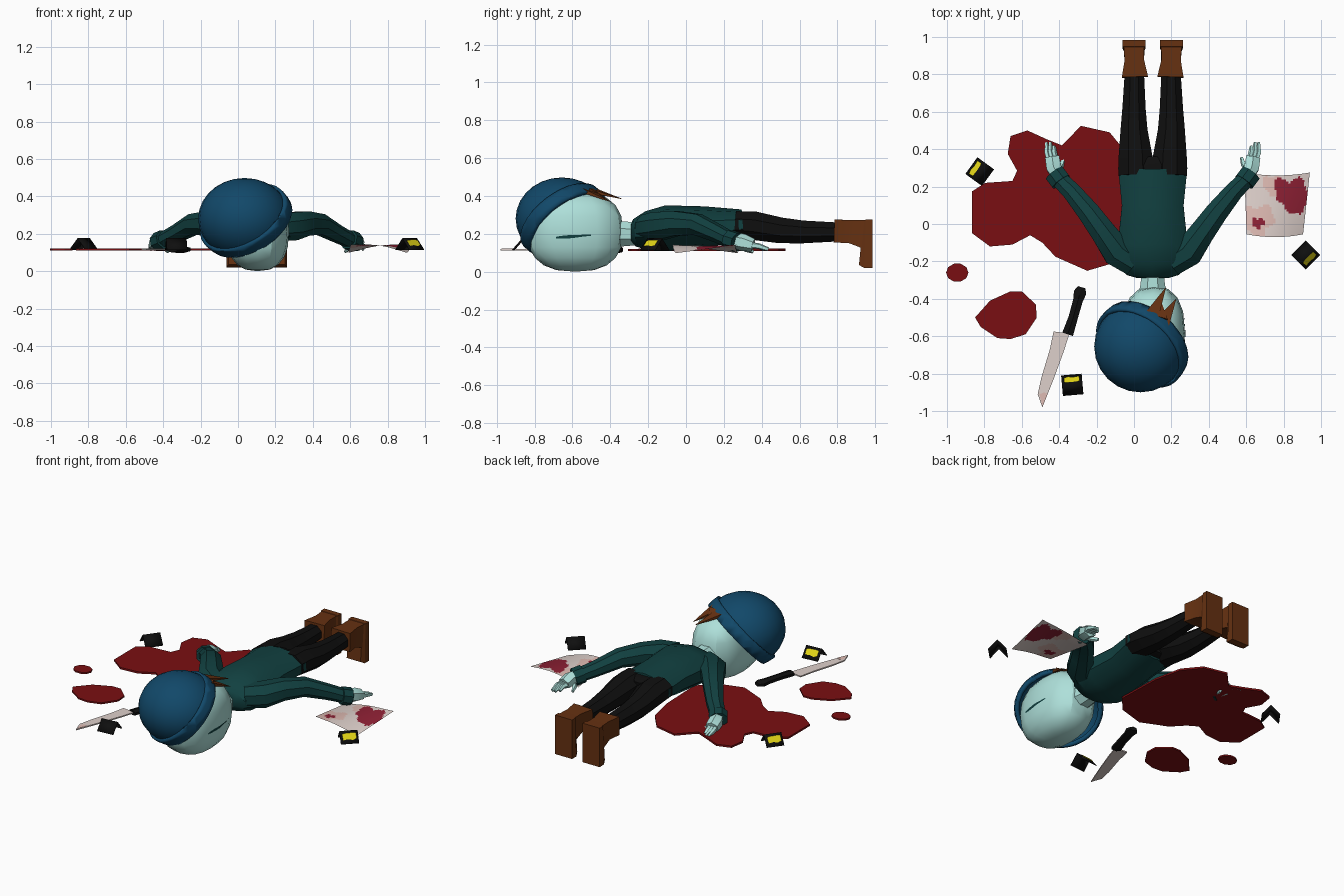
import bpy, bmesh, math
from mathutils import Vector, Matrix

cube = bpy.data.objects.get("Cube")
if cube:
    bpy.data.objects.remove(cube, do_unlink=True)


def material(name, *rgb):
    lin = [((c / 255 + 0.055) / 1.055) ** 2.4 for c in rgb] + [1]
    m = bpy.data.materials.new(name)
    m.use_nodes = True
    m.diffuse_color = lin
    for node in m.node_tree.nodes:
        if node.type == 'BSDF_PRINCIPLED':
            node.inputs["Base Color"].default_value = lin
    return m


BLUE = material("hat_blue", 17, 72, 105)
TEAL = material("sweater_teal", 17, 64, 64)
BLACK = material("black", 15, 15, 15)
BROWN = material("boot_brown", 102, 49, 17)
SKIN = material("pale_skin", 174, 224, 218)
RED = material("pool_red", 122, 15, 18)
WHITE = material("stained_white", 222, 208, 203)
CRIMSON = material("stain_crimson", 142, 32, 52)
PINK = material("faint_pink", 222, 186, 178)
YELLOW = material("marker_yellow", 226, 212, 22)


def finish(name, bm, *mats, angle=30):
    bmesh.ops.recalc_face_normals(bm, faces=bm.faces[:])
    mesh = bpy.data.meshes.new(name)
    bm.to_mesh(mesh)
    bm.free()
    for m in mats:
        mesh.materials.append(m)
    ob = bpy.data.objects.new(name, mesh)
    bpy.context.collection.objects.link(ob)
    bpy.ops.object.select_all(action='DESELECT')
    ob.select_set(True)
    bpy.context.view_layer.objects.active = ob
    bpy.ops.object.shade_smooth_by_angle(angle=math.radians(angle))
    return ob


def loft(name, rings, mat, sides=8, flip=False, angle=30):
    """Skin rings (x, y, z, half width, half height) along a path; flip mirrors to the right side."""
    bm = bmesh.new()
    pts = [Vector(r[:3]) for r in rings]
    loops = []
    for i, (p, r) in enumerate(zip(pts, rings)):
        t = (pts[min(i + 1, len(pts) - 1)] - pts[max(i - 1, 0)]).normalized()
        side = t.cross(Vector((0, 0, 1))).normalized()
        up = side.cross(t)
        loop = []
        for k in range(sides):
            a = math.tau * (k + 0.5) / sides
            grow = 1 / math.cos(math.pi / sides)
            v = p + (side * math.cos(a) * r[3] + up * math.sin(a) * r[4]) * grow
            if flip:
                v.x = 2 * MID - v.x
            loop.append(bm.verts.new(v))
        loops.append(loop)
    for a, b in zip(loops, loops[1:]):
        for k in range(sides):
            j = (k + 1) % sides
            bm.faces.new((a[k], a[j], b[j], b[k]))
    bm.faces.new(loops[0])
    bm.faces.new(loops[-1])
    return finish(name, bm, mat, angle=angle)


def slab(name, outline, z, thick, mat):
    """Flat outline in plan, extruded upwards."""
    bm = bmesh.new()
    face = bm.faces.new([bm.verts.new((x, y, z)) for x, y in outline])
    ext = bmesh.ops.extrude_face_region(bm, geom=[face])
    top = [g for g in ext["geom"] if isinstance(g, bmesh.types.BMVert)]
    bmesh.ops.translate(bm, verts=top, vec=(0, 0, thick))
    return finish(name, bm, mat)


def ellipsoid(centre, radii, power=1.0, u=24, v=14):
    bm = bmesh.new()
    bmesh.ops.create_uvsphere(bm, u_segments=u, v_segments=v, radius=1)
    for vert in bm.verts:
        vert.co = Vector([c + r * math.copysign(abs(q) ** power, q)
                          for c, r, q in zip(centre, radii, vert.co)])
    return bm


def cut(bm, point, normal):
    bmesh.ops.bisect_plane(bm, geom=bm.verts[:] + bm.edges[:] + bm.faces[:],
                           plane_co=point, plane_no=normal, clear_inner=True)


MID = 0.1  # centre line of the body

# Torso and neck
loft("sweater_torso", [(MID, -.29, .205, .08, .05), (MID, -.27, .205, .14, .07), (MID, -.2, .215, .2, .1),
                       (MID, -.1, .23, .185, .115), (MID, .1, .235, .165, .105),
                       (MID, .3, .25, .185, .075)], TEAL, 10)
loft("neck", [(MID, -.26, .2, .06, .06), (MID, -.32, .2, .065, .065), (MID, -.4, .2, .08, .07)], SKIN)

# Limbs, built on the left and mirrored
for label, flip in (("left", False), ("right", True)):
    loft(label + "_sleeve", [(.2, -.21, .23, .07, .07), (.29, -.15, .24, .08, .075), (.36, -.05, .255, .068, .065),
                             (.44, .06, .25, .06, .055), (.53, .17, .2, .05, .045),
                             (.6, .24, .165, .045, .04)], TEAL, flip=flip)
    loft(label + "_cuff", [(.59, .225, .17, .055, .05), (.625, .272, .155, .055, .05)], TEAL, flip=flip)
    loft(label + "_palm", [(.605, .25, .165, .03, .035), (.628, .3, .155, .04, .04),
                           (.637, .355, .14, .038, .03)], SKIN, 6, flip)
    for k in range(3):
        x = .615 + .02 * k
        loft(f"{label}_finger_{k}", [(x, .34, .14, .012, .014), (x + .012, .385, .135, .012, .013),
                                     (x + .012, .435 - .02 * (k == 0), .118, .007, .009)], SKIN, 5, flip)
    loft(label + "_thumb", [(.615, .29, .14, .014, .016), (.585, .32, .12, .012, .014),
                            (.575, .355, .105, .007, .008)], SKIN, 5, flip)
    loft(label + "_trouser_leg", [(.19, .26, .25, .093, .07), (.192, .36, .243, .09, .075),
                                  (.2, .5, .218, .072, .068), (.2, .62, .21, .062, .06),
                                  (.198, .8, .21, .052, .05)], BLACK, 8, flip)
    loft(label + "_boot_shaft", [(.195, .785, .215, .07, .06), (.198, .87, .212, .052, .062),
                                 (.2, .94, .2, .055, .075)], BROWN, 4, flip, 20)
    loft(label + "_boot_foot", [(.2, .925, .15, .05, .115), (.2, .945, .148, .062, .128),
                                (.2, .985, .148, .062, .128)], BROWN, 4, flip, 20)
loft("trouser_seat", [(MID, .25, .25, .17, .065), (MID, .31, .25, .17, .065),
                      (MID, .355, .245, .05, .05)], BLACK)

# Head turned to its side
head = finish("head", ellipsoid((.105, -.585, .212), (.168, .253, .212), .8, 16, 10), SKIN, angle=25)

# Closed eye laid on the cheek
bm = bmesh.new()
rows = []
for i in range(11):
    s = i / 10
    half = .004 + .008 * math.sin(math.pi * s) * (1 - s)
    rows.append([bm.verts.new((.29, -.69 + .19 * s, .178 + .014 * s + h)) for h in (-half, half)])
for a, b in zip(rows, rows[1:]):
    bm.faces.new((a[0], b[0], b[1], a[1]))
eye = finish("closed_eye", bm, TEAL)
wrap = eye.modifiers.new("wrap", 'SHRINKWRAP')
wrap.target = head
wrap.offset = .004

# Knitted hat: clipped dome with a folded brim
axis = Vector((-.48, -.57, .67)).normalized()
rim = Vector((.08, -.6, .285))
centre = (.035, -.655, .28)
bm = ellipsoid(centre, (.248, .245, .218))
cut(bm, rim, axis)
finish("hat_dome", bm, BLUE, angle=40)
bm = ellipsoid(centre, (.268, .265, .228), u=32, v=18)
cut(bm, rim - axis * .01, axis)
cut(bm, rim + axis * .065, -axis)
brim = finish("hat_brim", bm, BLUE, angle=40)
brim.modifiers.new("thickness", 'SOLIDIFY').thickness = .025

# Hair tufts poking out from the brim
for i, (base, tip, w) in enumerate((((.09, -.5, .43), (.17, -.34, .385), .04),
                                    ((.15, -.53, .43), (.225, -.4, .37), .04),
                                    ((.13, -.5, .43), (.15, -.43, .39), .05))):
    loft(f"hair_tuft_{i}", [(*base, w, .012), (*tip, .001, .001)], BROWN, 4, angle=10)

# Pools on the ground
slab("large_pool", [(-.66, .47), (-.57, .5), (-.46, .45), (-.385, .42), (-.35, .455), (-.285, .525), (-.13, .49),
                    (-.04, .38), (0, .2), (.01, -.1), (-.08, -.2), (-.25, -.25), (-.42, -.175), (-.49, -.1),
                    (-.555, -.06), (-.65, -.11), (-.77, -.12), (-.865, -.05), (-.865, .175), (-.795, .22),
                    (-.65, .23), (-.625, .285), (-.675, .375)], .11, .012, RED)
slab("middle_pool", [(-.85, -.5), (-.77, -.41), (-.66, -.36), (-.6, -.36), (-.525, -.43), (-.52, -.5),
                     (-.58, -.59), (-.66, -.615), (-.73, -.61), (-.82, -.55)], .11, .01, RED)
slab("drop_pool", [(-.945 + .06 * math.cos(a * math.tau / 10), -.26 + .05 * math.sin(a * math.tau / 10))
                   for a in range(10)], .11, .01, RED)

# Kitchen knife
slab("knife_blade", [(-.43, -.575), (-.345, -.585), (-.375, -.68), (-.43, -.83), (-.49, -.98), (-.515, -.91),
                     (-.495, -.82), (-.45, -.67)], .112, .008, WHITE)
slab("blade_stain", [(-.49, -.975), (-.462, -.91), (-.48, -.9), (-.505, -.91)], .1195, .002, PINK)
loft("knife_handle", [(-.355, -.59, .116, .03, .014), (-.325, -.5, .116, .025, .016),
                      (-.3, -.41, .116, .026, .016), (-.288, -.365, .116, .034, .016),
                      (-.28, -.338, .116, .02, .012)], BLACK, 6)

# Curled sheet of paper, stained by face position
bm = bmesh.new()
N = 28
bmesh.ops.create_grid(bm, x_segments=N, y_segments=N, size=1)


def blob(p, x, y, r):
    d = Vector((p.x - x, p.y - y))
    a = math.atan2(d.y, d.x)
    return d.length < r * (1 + .18 * math.sin(3 * a) + .15 * math.cos(5 * a + 1))


for v in bm.verts:
    u, w = v.co.x, v.co.y
    v.co = Vector((.765 + .163 * u + .012 * u * w - .012 * (1 - w) * .5,
                   .11 + .165 * w - .015 * (1 - u * u) * (1 + abs(w)) * .5,
                   .125 + .022 * u * w + .012 * math.cos(2 * u)))
for f in bm.faces:
    p = f.calc_center_median()
    if blob(p, .835, .165, .085) or blob(p, .88, .13, .06) or blob(p, .665, .005, .03):
        f.material_index = 1
    elif blob(p, .66, .02, .085) or blob(p, .74, .21, .05):
        f.material_index = 2
finish("paper_sheet", bm, WHITE, CRIMSON, PINK, angle=60)

# Folded marker cards, each with a yellow patch on one panel
for i, (x, y, turn) in enumerate(((-.825, .28, 54), (-.33, -.86, 5), (.918, -.165, 225))):
    place = Matrix.Translation((x, y, .115)) @ Matrix.Rotation(math.radians(turn), 4, 'Z')
    bm = bmesh.new()
    rows = [[bm.verts.new((s * .055, py, pz)) for s in (-1, 1)] for py, pz in ((-.055, 0), (0, .062), (.055, 0))]
    for a, b in zip(rows, rows[1:]):
        bm.faces.new((a[0], a[1], b[1], b[0]))
    bm.transform(place)
    card = finish(f"marker_card_{i}", bm, BLACK)
    card.modifiers.new("thickness", 'SOLIDIFY').thickness = .005
    bm = bmesh.new()
    patch = [(-.042, .25), (-.03, .2), (.03, .22), (.042, .3), (.04, .75), (.01, .68), (-.02, .76), (-.042, .66)]
    bm.faces.new([bm.verts.new((px, .055 * t + .004, .062 * (1 - t) + .004)) for px, t in patch])
    bm.transform(place)
    finish(f"marker_patch_{i}", bm, YELLOW)
